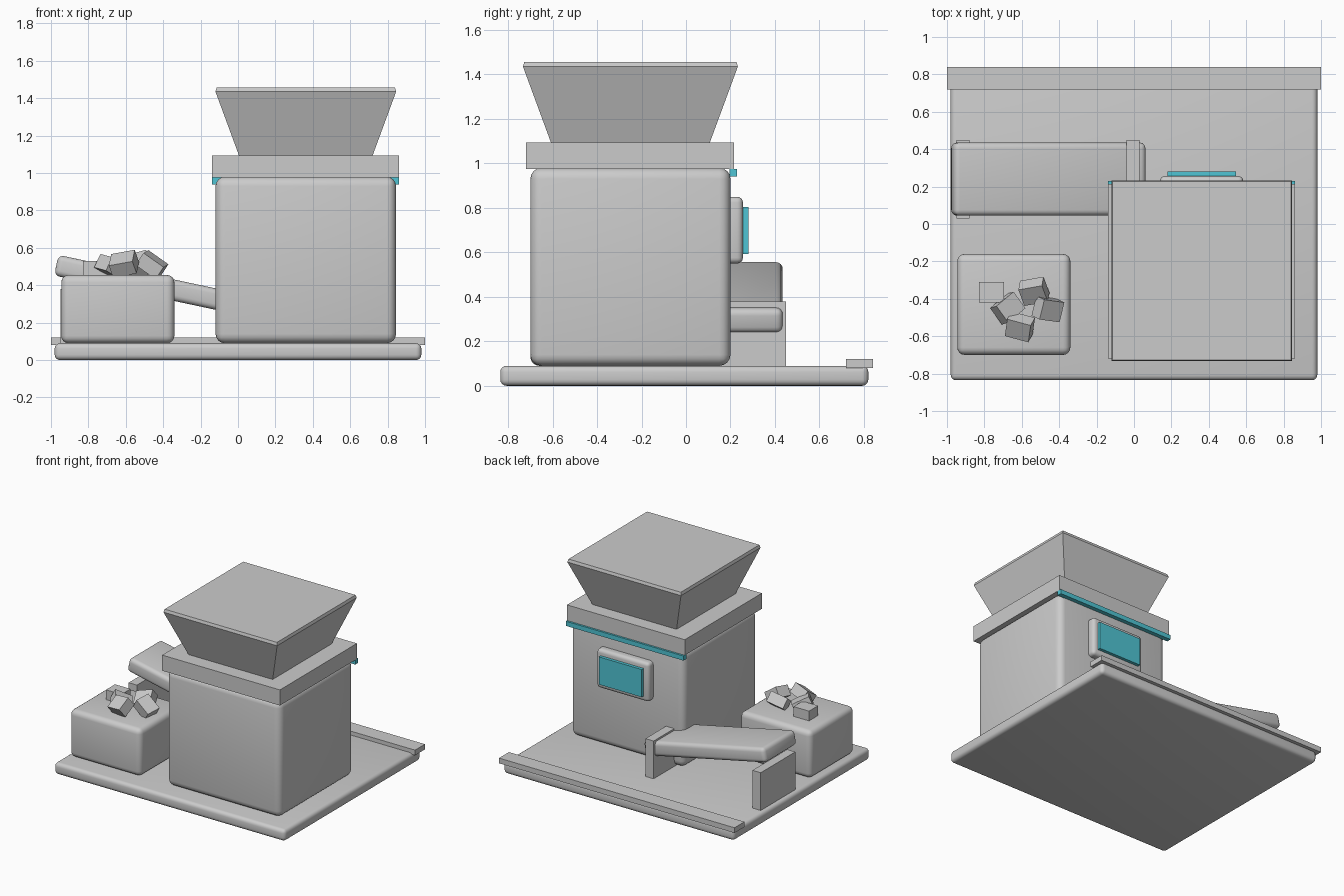
import bpy, bmesh, math
from mathutils import Matrix

if "Cube" in bpy.data.objects:
    bpy.data.objects.remove(bpy.data.objects["Cube"])


def material(name, rgb):
    m = bpy.data.materials.new(name)
    m.diffuse_color = (*rgb, 1)
    m.use_nodes = True
    m.node_tree.nodes["Principled BSDF"].inputs["Base Color"].default_value = m.diffuse_color
    return m


GREY = material("light grey", (0.6, 0.6, 0.6))
TEAL = material("teal", (0.08, 0.56, 0.66))


def finish(name, bm, mat, smooth=None):
    mesh = bpy.data.meshes.new(name)
    bmesh.ops.recalc_face_normals(bm, faces=bm.faces)
    bm.to_mesh(mesh)
    bm.free()
    mesh.materials.append(mat)
    ob = bpy.data.objects.new(name, mesh)
    bpy.context.collection.objects.link(ob)
    if smooth:
        bpy.ops.object.select_all(action='DESELECT')
        ob.select_set(True)
        bpy.context.view_layer.objects.active = ob
        bpy.ops.object.shade_smooth_by_angle(angle=math.radians(smooth))
    return ob


def box(name, x, y, z, mat=GREY, bevel=0.0):
    """Box from (min, max) ranges, optionally with rounded edges."""
    bm = bmesh.new()
    size = [b - a for a, b in (x, y, z)]
    bmesh.ops.create_cube(bm, size=1, matrix=Matrix.Diagonal((*size, 1)))
    if bevel:
        bmesh.ops.bevel(bm, geom=bm.edges[:], offset=bevel, segments=4,
                        profile=0.5, affect='EDGES')
    ob = finish(name, bm, mat, 35 if bevel else None)
    ob.location = [(a + b) / 2 for a, b in (x, y, z)]
    return ob


# Base plate and rear rail
box("base_plate", (-0.98, 0.98), (-0.835, 0.82), (0, 0.09), bevel=0.028)
box("rear_rail", (-1, 1), (0.72, 0.84), (0.08, 0.12))

# Machine body, cap and light strip
box("machine_body", (-0.12, 0.845), (-0.70, 0.20), (0.09, 0.98), bevel=0.05)
box("body_cap", (-0.14, 0.86), (-0.72, 0.215), (0.975, 1.095))
box("light_strip", (-0.14, 0.86), (0.195, 0.23), (0.94, 0.975), TEAL)

# Display on the back of the body
box("display_frame", (0.138, 0.584), (0.17, 0.256), (0.55, 0.85), bevel=0.026)
box("display_screen", (0.18, 0.545), (0.24, 0.28), (0.593, 0.805), TEAL)

# Closed hopper: stacked square rings with a thin bevelled lid
bm = bmesh.new()
rings = []
for z, h in ((1.085, 0.354), (1.435, 0.483), (1.457, 0.477)):
    rings.append([bm.verts.new((0.3625 + sx * h, -0.25 + sy * h, z))
                  for sx, sy in ((-1, -1), (1, -1), (1, 1), (-1, 1))])
for lo, hi in zip(rings, rings[1:]):
    for i in range(4):
        j = (i + 1) % 4
        bm.faces.new((lo[i], lo[j], hi[j], hi[i]))
bm.faces.new(rings[0])
bm.faces.new(rings[-1])
finish("hopper", bm, GREY)

# Sloping conveyor and its two supports
belt = box("conveyor", (-0.983, 0.067), (0.045, 0.435), (0.342, 0.454), bevel=0.03)
belt.rotation_euler = (0, math.radians(12), 0)
for side, x in (("left", -0.95), ("right", -0.04)):
    box(f"conveyor_support_{side}", (x, x + 0.07), (0.03, 0.45), (0.08, 0.38))

# Crate with loose lumps on top
box("crate", (-0.945, -0.34), (-0.70, -0.16), (0.09, 0.455), bevel=0.04)
lumps = (  # x, y, z, tilt x, tilt y, turn
    (-0.762, -0.365, 0.49, 0, 0, 0),
    (-0.675, -0.45, 0.495, 10, 25, 40),
    (-0.535, -0.36, 0.51, 35, -15, 10),
    (-0.46, -0.455, 0.51, 10, 35, -8),
    (-0.61, -0.55, 0.515, 35, -10, -15),
)
for i, (x, y, z, rx, ry, rz) in enumerate(lumps):
    lump = box(f"lump_{i + 1}", (x - 0.066, x + 0.066), (y - 0.055, y + 0.055),
               (z - 0.04, z + 0.04))
    lump.rotation_euler = [math.radians(a) for a in (rx, ry, rz)]
